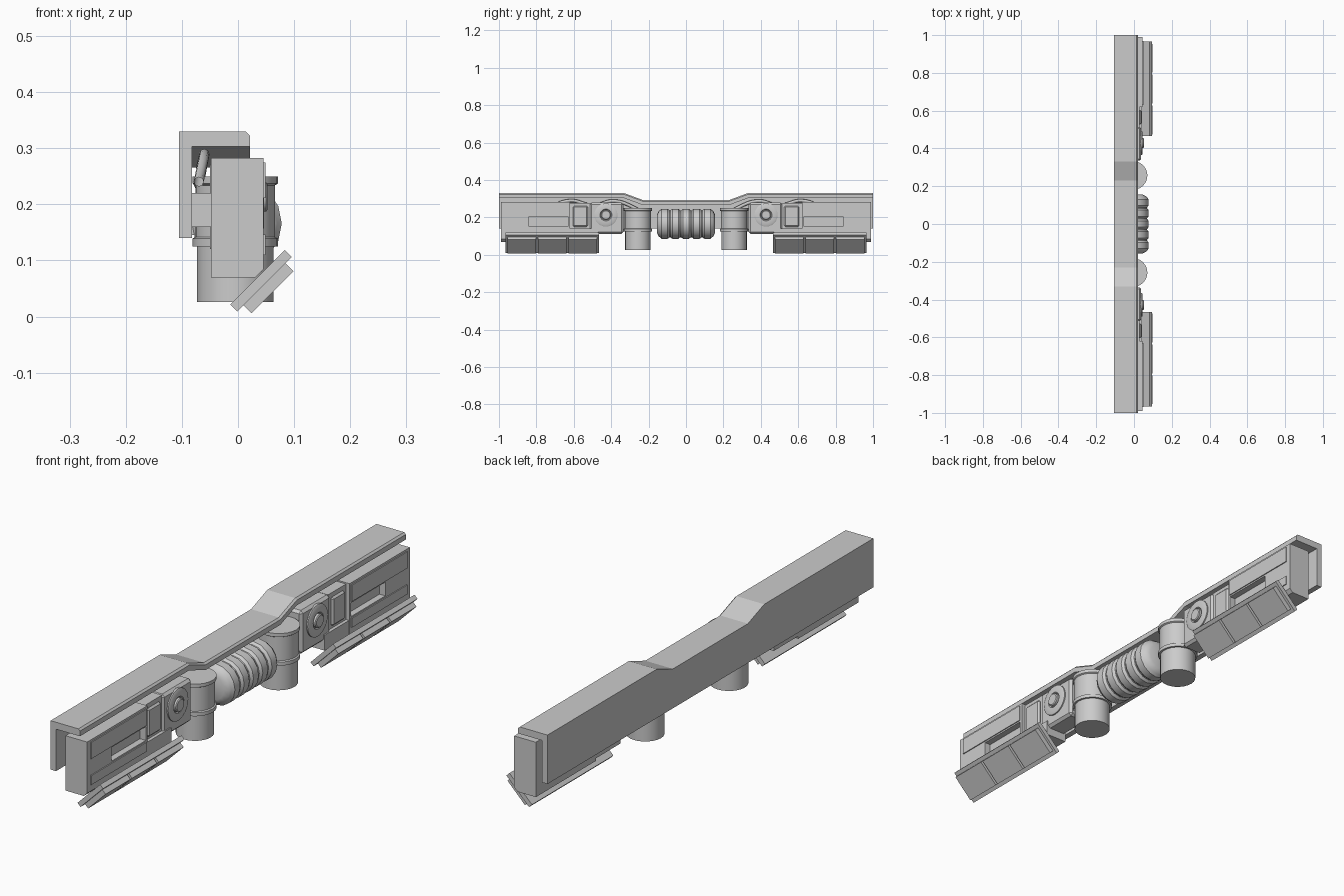
import bpy, bmesh, math
from mathutils import Matrix, Vector

cube = bpy.data.objects.get("Cube")
if cube:
    bpy.data.objects.remove(cube, do_unlink=True)

grey = bpy.data.materials.new("light_grey")
grey.use_nodes = True
COLOUR = (0.6, 0.6, 0.6, 1)
grey.diffuse_color = COLOUR
grey.node_tree.nodes["Principled BSDF"].inputs["Base Color"].default_value = COLOUR


def finish(bm, name, smooth=False, bevel=0):
    bmesh.ops.recalc_face_normals(bm, faces=bm.faces)
    mesh = bpy.data.meshes.new(name)
    bm.to_mesh(mesh)
    bm.free()
    mesh.materials.append(grey)
    ob = bpy.data.objects.new(name, mesh)
    bpy.context.collection.objects.link(ob)
    if bevel:
        mod = ob.modifiers.new("bevel", "BEVEL")
        mod.width, mod.segments = bevel, 1
    if smooth:
        bpy.ops.object.select_all(action="DESELECT")
        ob.select_set(True)
        bpy.context.view_layer.objects.active = ob
        bpy.ops.object.shade_smooth_by_angle(angle=math.radians(35))
    return ob


def box(name, x, y, z, bevel=0):
    """Box from (low, high) pairs; y may be given in either order."""
    bm = bmesh.new()
    size = [abs(b - a) for a, b in (x, y, z)]
    mid = [(a + b) / 2 for a, b in (x, y, z)]
    bmesh.ops.create_cube(bm, size=1, matrix=Matrix.Translation(mid) @ Matrix.Diagonal((*size, 1)))
    return finish(bm, name, bevel=bevel)


def loft(name, rings, smooth=False):
    """Skin closed rings of equal length and cap both ends."""
    bm = bmesh.new()
    loops = [[bm.verts.new(p) for p in ring] for ring in rings]
    for a, b in zip(loops, loops[1:]):
        for i in range(len(a)):
            j = (i + 1) % len(a)
            bm.faces.new((a[i], a[j], b[j], b[i]))
    bm.faces.new(loops[0])
    bm.faces.new(loops[-1])
    return finish(bm, name, smooth)


def turned(name, profile, centre, axis, sides=24):
    """Solid of revolution from (radius, distance along axis) points."""
    turn = Vector((0, 0, 1)).rotation_difference(Vector(axis)).to_matrix()
    angles = [math.tau * i / sides for i in range(sides)]
    rings = [[Vector(centre) + turn @ Vector((r * math.cos(a), r * math.sin(a), h))
              for a in angles] for r, h in profile]
    return loft(name, rings, True)


def cut(target, cutter):
    cutter.hide_render = True
    cutter.hide_set(True)
    mod = target.modifiers.new("cut", "BOOLEAN")
    mod.operation, mod.object, mod.solver = "DIFFERENCE", cutter, "EXACT"


# Angled cover: a top plate and back plate, dipped in the middle
stations = [(-1, 0.33), (-0.33, 0.33), (-0.23, 0.293), (0.23, 0.293), (0.33, 0.33), (1, 0.33)]
rings = []
for y, top in stations:
    section = [(-0.105, 0.14), (-0.105, top), (0.014, top), (0.021, top - 0.007),
               (0.021, top - 0.027), (-0.082, top - 0.027), (-0.082, 0.14)]
    rings.append([(x, y, z) for x, z in section])
loft("cover", rings)

# Ribbed centre barrel
ribs = [(0.0, -0.155), (0.05, -0.155), (0.068, -0.146)]
for i in range(5):
    y = -0.14 + i * 0.057
    ribs += [(0.072, y), (0.08, y + 0.01), (0.08, y + 0.042), (0.072, y + 0.052)]
ribs += [(0.068, 0.146), (0.05, 0.155)]
turned("centre_barrel", ribs[1:], (-0.002, 0, 0.166), (0, 1, 0), 16)
box("barrel_mount", (-0.083, -0.04), (-0.13, 0.13), (0.145, 0.2))

for s, side in ((-1, "front"), (1, "rear")):
    # Vertical canister with two bands
    turned(side + "_canister",
           [(0.068, 0.026), (0.068, 0.125), (0.076, 0.125), (0.076, 0.139), (0.071, 0.142),
            (0.071, 0.234), (0.076, 0.237), (0.076, 0.25)], (-0.005, s * 0.257, 0), (0, 0, 1))

    # Long case with a chamfered lower edge
    section = [(-0.048, 0.07), (0.031, 0.07), (0.045, 0.084), (0.045, 0.283), (-0.048, 0.283)]
    case = loft(side + "_case", [[(x, s * y, z) for x, z in section] for y in (0.62, 0.99)])
    slot = box(side + "_slot_cutter", (0.02, 0.08), (s * 0.63, s * 0.84), (0.152, 0.205))
    cut(case, slot)
    box(side + "_case_base", (-0.048, 0.043), (s * 0.47, s * 0.63), (0.08, 0.14))
    box(side + "_case_panel_low", (0.04, 0.049), (s * 0.63, s * 0.97), (0.11, 0.146))
    box(side + "_case_panel_high", (0.04, 0.049), (s * 0.63, s * 0.97), (0.211, 0.275))

    # Recessed bay with a raised hatch
    box(side + "_bay", (-0.048, 0.03), (s * 0.51, s * 0.63), (0.11, 0.278))
    box(side + "_hatch", (0.025, 0.039), (s * 0.525, s * 0.605), (0.15, 0.262), 0.008)

    # Inner block with a round dial
    box(side + "_inner_block", (-0.05, 0.038), (s * 0.335, s * 0.515), (0.112, 0.28), 0.01)
    turned(side + "_dial",
           [(0.062, 0.0), (0.062, 0.043), (0.056, 0.046), (0.032, 0.046), (0.028, 0.041),
            (0.026, 0.041), (0.026, 0.05), (0.022, 0.053)], (0, s * 0.428, 0.213), (1, 0, 0))
    box(side + "_case_bracket", (-0.085, -0.045), (s * 0.4, s * 0.9), (0.16, 0.22))

    # Tilted lamp: backing tray and three lenses
    def tilted(name, y, offset, length, depth):
        ob = box(name, (-length / 2, length / 2), (s * y[0], s * y[1]), (-depth / 2, depth / 2))
        tilt = Matrix.Rotation(-math.pi / 4, 4, "Y")
        ob.data.transform(Matrix.Translation((0.041 + offset, 0, 0.064 - offset)) @ tilt)

    tilted(side + "_lamp_tray", (0.465, 0.965), 0, 0.137, 0.018)
    for i in range(3):
        start = 0.475 + i * 0.163
        tilted(side + "_lamp_lens_%d" % (i + 1), (start, start + 0.153), 0.0135, 0.106, 0.02)

    # Wavy cable behind the case
    curve = bpy.data.curves.new(side + "_cable", "CURVE")
    curve.dimensions = "3D"
    curve.bevel_depth, curve.bevel_resolution, curve.resolution_u = 0.009, 2, 6
    spline = curve.splines.new("BEZIER")
    path = [(-0.07, 0.24, 0.235), (-0.06, 0.38, 0.288), (-0.066, 0.5, 0.265),
            (-0.06, 0.62, 0.29), (-0.07, 0.76, 0.24)]
    spline.bezier_points.add(len(path) - 1)
    for point, (x, y, z) in zip(spline.bezier_points, path):
        point.co = (x, s * y, z)
        point.handle_left_type = point.handle_right_type = "AUTO"
    curve.materials.append(grey)
    bpy.context.collection.objects.link(bpy.data.objects.new(side + "_cable", curve))
